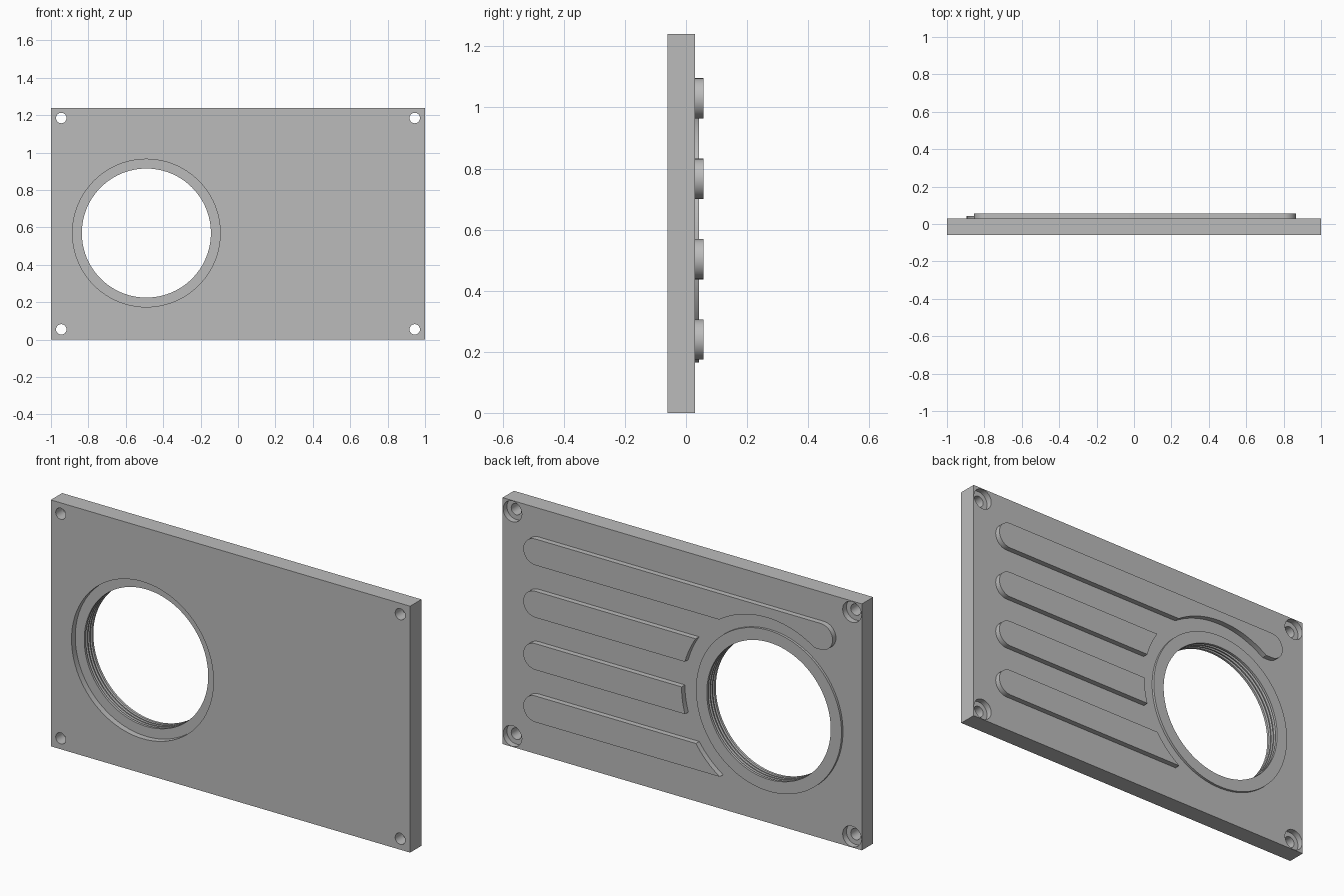
import bpy, bmesh, math
from mathutils import Vector

if "Cube" in bpy.data.objects:
    bpy.data.objects.remove(bpy.data.objects["Cube"], do_unlink=True)

GREY = (0.5, 0.5, 0.5, 1.0)
grey = bpy.data.materials.new("plain grey")
grey.use_nodes = True
grey.diffuse_color = GREY
grey.node_tree.nodes["Principled BSDF"].inputs["Base Color"].default_value = GREY

FRONT, BACK, HEIGHT = -0.06, 0.03, 1.24
PORT_X, PORT_Z = -0.49, 0.57


def finish(bm, name):
    bmesh.ops.recalc_face_normals(bm, faces=bm.faces[:])
    mesh = bpy.data.meshes.new(name)
    bm.to_mesh(mesh)
    bm.free()
    mesh.materials.append(grey)
    obj = bpy.data.objects.new(name, mesh)
    bpy.context.collection.objects.link(obj)
    return obj


def extrude_outline(name, outline, y0, y1):
    """Solid from an (x, z) outline, running from y0 to y1."""
    bm = bmesh.new()
    face = bm.faces.new([bm.verts.new((x, y0, z)) for x, z in outline])
    new = bmesh.ops.extrude_face_region(bm, geom=[face])["geom"]
    verts = [v for v in new if isinstance(v, bmesh.types.BMVert)]
    bmesh.ops.translate(bm, verts=verts, vec=Vector((0, y1 - y0, 0)))
    return finish(bm, name)


def lathe(name, x, z, profile, sides):
    """Capped solid of revolution about a y-axis line; profile is (radius, y)."""
    bm = bmesh.new()
    rings = []
    for r, y in profile:
        angles = [math.tau * i / sides for i in range(sides)]
        rings.append([bm.verts.new((x + r * math.cos(a), y, z + r * math.sin(a))) for a in angles])
    for a, b in zip(rings, rings[1:]):
        for i in range(sides):
            j = (i + 1) % sides
            bm.faces.new((a[i], a[j], b[j], b[i]))
    bm.faces.new(rings[0])
    bm.faces.new(rings[-1])
    return finish(bm, name)


def combine(target, tool, operation):
    mod = target.modifiers.new(operation.lower(), "BOOLEAN")
    mod.operation, mod.solver, mod.object = operation, "EXACT", tool
    bpy.context.view_layer.objects.active = target
    bpy.ops.object.modifier_apply(modifier=mod.name)
    bpy.data.objects.remove(tool, do_unlink=True)


def smooth(obj):
    bpy.ops.object.select_all(action="DESELECT")
    obj.select_set(True)
    bpy.context.view_layer.objects.active = obj
    bpy.ops.object.shade_smooth_by_angle(angle=math.radians(25))


# Plate with the raised collar around the port
plate = extrude_outline("plate", [(-1, 0), (1, 0), (1, HEIGHT), (-1, HEIGHT)], FRONT, BACK)
collar = lathe("collar", PORT_X, PORT_Z, [(0.405, 0), (0.405, 0.042)], 96)
combine(plate, collar, "UNION")

# Port: shallow front recess, then a bore with thread grooves
bore = [(0.395, FRONT - 0.05), (0.395, -0.03), (0.345, -0.03)]
for k in range(3):
    y = -0.018 + k * 0.018
    bore += [(0.345, y), (0.358, y + 0.005), (0.358, y + 0.007), (0.345, y + 0.012)]
bore.append((0.345, 0.1))
combine(plate, lathe("port_cutter", PORT_X, PORT_Z, bore, 96), "DIFFERENCE")

# Counterbored screw holes in the corners
screw = [(0.028, FRONT - 0.05), (0.028, 0), (0.052, 0), (0.052, 0.1)]
for x in (-0.945, 0.945):
    for z in (0.055, HEIGHT - 0.055):
        combine(plate, lathe("screw_cutter", x, z, screw, 32), "DIFFERENCE")
smooth(plate)

# Rounded ribs on the back, trimmed clear of the collar
RIB_R, STEPS = 0.066, 16
for n in range(4):
    z = 0.24 + n * 0.2633
    ends = ((0.866 - RIB_R, -math.pi / 2), (-0.856 + RIB_R, math.pi / 2))
    outline = []
    for cx, start in ends:
        for i in range(STEPS + 1):
            a = start + math.pi * i / STEPS
            outline.append((cx + RIB_R * math.cos(a), z + RIB_R * math.sin(a)))
    rib = extrude_outline(f"rib_{n + 1}", outline, BACK - 0.003, 0.057)
    trim = lathe("rib_cutter", PORT_X, PORT_Z, [(0.475, -0.1), (0.475, 0.2)], 128)
    combine(rib, trim, "DIFFERENCE")

    # Drop any offcut left on the far side of the port
    bm = bmesh.new()
    bm.from_mesh(rib.data)
    if n < 3:
        scraps = [v for v in bm.verts if v.co.x < PORT_X]
        bmesh.ops.delete(bm, geom=scraps, context="VERTS")
    bm.to_mesh(rib.data)
    bm.free()
    smooth(rib)
